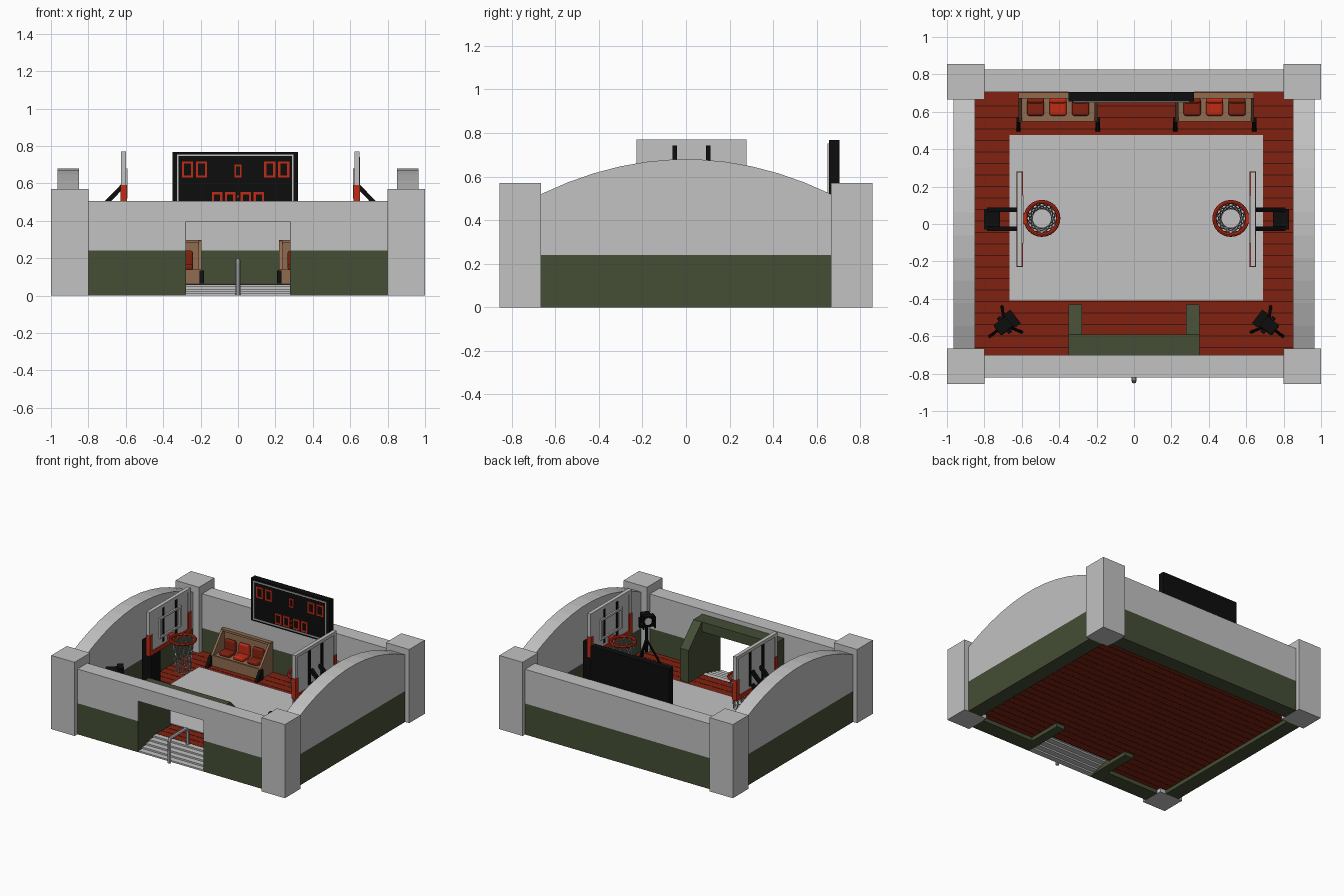
import bpy, bmesh
from math import sin, cos, pi, atan2
from mathutils import Vector, Matrix

if "Cube" in bpy.data.objects:
    bpy.data.objects.remove(bpy.data.objects["Cube"])


def material(name, r, g, b):
    m = bpy.data.materials.new(name)
    m.diffuse_color = (r, g, b, 1)
    m.use_nodes = True
    m.node_tree.nodes["Principled BSDF"].inputs["Base Color"].default_value = (r, g, b, 1)
    return m


GREY = material("pale grey", .54, .54, .54)
GREEN = material("dark green", .058, .076, .036)
FLOOR = material("floor red", .22, .016, .005)
SEAM = material("seam dark red", .05, .006, .003)
RED = material("bright red", .52, .024, .008)
BROWN = material("wood brown", .28, .15, .08)
BLACK = material("black", .004, .004, .004)
FLOOR_Z = .06
C = .0125  # centre line of the court furniture


def finish(name, mat, bm, bevel=0):
    bmesh.ops.recalc_face_normals(bm, faces=bm.faces)
    me = bpy.data.meshes.new(name)
    bm.to_mesh(me)
    bm.free()
    me.materials.append(mat)
    ob = bpy.data.objects.new(name, me)
    bpy.context.collection.objects.link(ob)
    if bevel:
        mod = ob.modifiers.new("round", "BEVEL")
        mod.width, mod.segments = bevel, 3
    return ob


def box(name, mat, xs, ys, zs, bevel=0, frame=None):
    bm = bmesh.new()
    size = [abs(p[1] - p[0]) for p in (xs, ys, zs)]
    mid = [(p[1] + p[0]) / 2 for p in (xs, ys, zs)]
    bmesh.ops.create_cube(bm, size=1, matrix=Matrix.Translation(mid) @ Matrix.Diagonal((*size, 1)))
    if frame:
        bm.transform(frame)
    return finish(name, mat, bm, bevel)


def prism(name, mat, yz, x0, x1):
    """Side profile in y and z, extruded along x."""
    bm = bmesh.new()
    face = bm.faces.new([bm.verts.new((x0, y, z)) for y, z in yz])
    new = bmesh.ops.extrude_face_region(bm, geom=[face])["geom"]
    verts = [v for v in new if isinstance(v, bmesh.types.BMVert)]
    bmesh.ops.translate(bm, verts=verts, vec=(x1 - x0, 0, 0))
    return finish(name, mat, bm)


def tubes(name, mat, paths, radius, closed=False, res=2):
    """Round bars along one or more paths, turned into a mesh."""
    cu = bpy.data.curves.new(name, "CURVE")
    cu.dimensions = "3D"
    cu.bevel_depth, cu.bevel_resolution, cu.use_fill_caps = radius, res, True
    for path in paths:
        sp = cu.splines.new("POLY")
        sp.points.add(len(path) - 1)
        for p, co in zip(sp.points, path):
            p.co = (*co, 1)
        sp.use_cyclic_u = closed
    ob = bpy.data.objects.new(name, cu)
    bpy.context.collection.objects.link(ob)
    cu.materials.append(mat)
    bpy.ops.object.select_all(action="DESELECT")
    ob.select_set(True)
    bpy.context.view_layer.objects.active = ob
    bpy.ops.object.convert(target="MESH")
    bpy.ops.object.shade_smooth_by_angle()
    return ob


def beam(name, mat, a, b, w):
    a, b = Vector(a), Vector(b)
    d = b - a
    frame = Matrix.Translation(a) @ d.to_track_quat("Z", "Y").to_matrix().to_4x4()
    return box(name, mat, (-w / 2, w / 2), (-w / 2, w / 2), (0, d.length), frame=frame)


def ring(cx, cy, z, r, n=24):
    return [(cx + r * cos(2 * pi * i / n), cy + r * sin(2 * pi * i / n), z) for i in range(n)]


# Corner pillars
for sx in (-1, 1):
    for sy in (-1, 1):
        box("corner_pillar", GREY, (sx * .8, sx), (sy * .665, sy * .855), (0, .57))

# Back wall, and front wall with its opening
box("back_wall_base", GREEN, (-.8, .8), (.705, .825), (0, .24))
box("back_wall_top", GREY, (-.8, .8), (.705, .825), (.24, .505))
for s in (-1, 1):
    box("front_wall_base", GREEN, (s * .28, s * .8), (-.82, -.70), (0, .24))
    box("front_wall_top", GREY, (s * .28, s * .8), (-.82, -.70), (.24, .505))
box("front_wall_lintel", GREY, (-.28, .28), (-.82, -.70), (.395, .505))

# Arched side walls
N = 11
arch = [(-.665 + 1.33 * i / N, .68 - .16 * (1 - 2 * i / N) ** 2) for i in range(N + 1)]
for s in (-1, 1):
    box("side_wall_base", GREEN, (s * .85, s * .965), (-.665, .665), (0, .24))
    prism("side_wall_arch", GREY, [(.665, .24), (-.665, .24)] + arch, s * .85, s * .965)

# Entrance portal with sloping cheeks
cheek = [(-.819, 0), (-.819, .47), (-.59, .47), (-.43, .31), (-.43, 0)]
for s in (-1, 1):
    prism("portal_cheek", GREEN, cheek, s * .278, s * .35)
box("portal_header", GREEN, (-.278, .278), (-.70, -.59), (.395, .47))

# Entrance steps and handrail
for i in range(5):
    y = -.82 + i * .045
    box("entrance_step", GREY, (-.278, .278), (y, y + .045), (i * .012, (i + 1) * .012))
tubes("handrail", GREY, [[(0, -.84, 0), (0, -.84, .17), (0, -.83, .187), (0, -.64, .187),
                          (0, -.615, .17), (0, -.615, .05)]], .013)

# Plank floor with seams, and the court sheet
box("floor", FLOOR, (-.85, .85), (-.6, .705), (.03, FLOOR_Z))
for s in (-1, 1):
    box("floor_beside_steps", FLOOR, (s * .28, s * .85), (-.70, -.6), (.03, FLOOR_Z))
for i in range(22):
    y = -.66 + i * .0615
    spans = [(-.85, .85)] if y > -.6 else [(-.85, -.28), (.28, .85)]
    for span in spans:
        box("floor_seam", SEAM, span, (y - .003, y + .003), (.029, FLOOR_Z + .001))
box("court_sheet", GREY, (-.665, .69), (-.41, .475), (FLOOR_Z, FLOOR_Z + .005))


# Basketball stands
def hoop_stand(s):
    def X(d):
        return C + s * d
    cy = .025
    box("stand_post", BLACK, (X(.73), X(.815)), (cy - .055, cy + .055), (FLOOR_Z, .43))
    for dy in (-.05, .05):
        y = cy + dy
        beam("stand_arm_upper", BLACK, (X(.79), y, .42), (X(.63), y, .585), .024)
        beam("stand_arm_lower", BLACK, (X(.79), y, .33), (X(.63), y, .48), .024)
    box("backboard", GREY, (X(.615), X(.632)), (cy - .25, cy + .25), (.435, .77))
    # raised rim of the board and padding on its lower edges
    for t in (-1, 1):
        box("board_side_frame", GREY, (X(.610), X(.638)), (cy + t * .22, cy + t * .252), (.59, .77))
        box("board_side_pad", RED, (X(.606), X(.640)), (cy + t * .22, cy + t * .255), (.43, .59))
        box("board_brace", BLACK, (X(.611), X(.639)), (cy + t * .077 - .011, cy + t * .077 + .011), (.48, .742))
        box("target_side", GREY, (X(.602), X(.616)), (cy + t * .115, cy + t * .13), (.52, .68))
    box("board_top_frame", GREY, (X(.610), X(.638)), (cy - .22, cy + .22), (.745, .77))
    box("board_bottom_pad", RED, (X(.606), X(.640)), (cy - .22, cy + .22), (.43, .46))
    for z in (.52, .665):
        box("target_bar", GREY, (X(.602), X(.616)), (cy - .115, cy + .115), (z, z + .015))
    # rim, bracket and net
    hx, hy = X(.505), .03
    box("rim_bracket", RED, (X(.59), X(.616)), (hy - .03, hy + .03), (.465, .505))
    tubes("hoop_rim", RED, [ring(hx, hy, .492, .088)], .011, True)
    strands = []
    for k in range(12):
        for turn in (-1, 1):
            path = []
            for j in range(7):
                t = j / 6
                a = 2 * pi * (k + turn * t * 2) / 12
                r = .083 - .03 * t ** .7
                path.append((hx + r * cos(a), hy + r * sin(a), .49 - .24 * t))
            strands.append(path)
    tubes("net_strands", GREY, strands, .0032, res=0)
    tubes("net_hem", GREY, [ring(hx, hy, .25, .053)], .004, True, 0)


# Team benches with sloping ends and bucket seats
def bench(s):
    a, b = sorted((C + s * .207, C + s * .63))
    end = [(.703, FLOOR_Z), (.703, .295), (.675, .295), (.55, .14), (.55, FLOOR_Z)]
    foot = [(.495, FLOOR_Z), (.57, FLOOR_Z), (.57, .135), (.545, .135)]
    for x0, out in ((a, -1), (b, 1)):
        prism("bench_end", BROWN, end, x0, x0 - out * .018)
        prism("bench_foot", BLACK, foot, x0 - out * .012, x0 + out * .012)
    box("bench_back", BROWN, (a, b), (.69, .703), (FLOOR_Z, .295))
    box("bench_top_rail", BROWN, (a, b), (.672, .703), (.28, .297))
    box("bench_deck", BROWN, (a, b), (.55, .69), (.115, .135))
    box("bench_front", BROWN, (a, b), (.548, .562), (FLOOR_Z, .14))
    for i in (-1, 0, 1):
        x = (a + b) / 2 + i * .12
        mat = FLOOR if i else RED
        box("seat_pan", mat, (x - .046, x + .046), (.578, .668), (.135, .168), .014)
        box("seat_back", mat, (x - .046, x + .046), (.645, .675), (.145, .24), .013)


# Floodlights on tripods in the front corners
def floodlight(s):
    px, py = C + s * .705, -.54
    yaw = atan2(-py, -s * .7)
    F = Matrix.Translation((px, py, 0)) @ Matrix.Rotation(yaw, 4, "Z")
    legs = [[F @ Vector((0, 0, .24)), F @ Vector((.1 * cos(a), .1 * sin(a), FLOOR_Z))]
            for a in (pi / 3, pi, -pi / 3)]
    tubes("tripod_legs", BLACK, legs, .008)
    tubes("tripod_pole", BLACK, [[(px, py, .14), (px, py, .36)]], .011)
    box("lamp_yoke", BLACK, (-.012, .012), (-.052, .052), (.335, .35), frame=F)
    box("lamp_body", BLACK, (-.05, .04), (-.035, .035), (.355, .435), .01, F)
    for t in (-1, 1):
        box("lamp_side_flap", BLACK, (.035, .075), (t * .038, t * .046), (.35, .44), frame=F)
        box("lamp_yoke_arm", BLACK, (-.012, .012), (t * .044, t * .053), (.335, .41), frame=F)
    box("lamp_top_flap", BLACK, (.03, .075), (-.04, .04), (.44, .448), frame=F)
    tubes("lamp_lens", GREY, [[F @ Vector((.035, 0, .395)), F @ Vector((.046, 0, .395))]], .028)


for side in (-1, 1):
    hoop_stand(side)
    bench(side)
    floodlight(side)


# Scoreboard with a thin border and outlined display cells
def outline(name, mat, x0, x1, z0, z1, w):
    ys = (.650, .657)
    for z in (z0, z1 - w):
        box(name, mat, (x0, x1), ys, (z, z + w))
    for x in (x0, x1 - w):
        box(name, mat, (x, x + w), ys, (z0, z1))


box("scoreboard", BLACK, (-.35, .322), (.656, .705), (.44, .767))
outline("scoreboard_border", GREY, -.325, .297, .455, .753, .008)
for x in (-.27, -.195, .17, .245):
    outline("score_cell", RED, x - .03, x + .03, .63, .717, .012)
outline("period_cell", RED, -.02, .02, .632, .70, .009)
for x in (-.112, -.042, .042, .112):
    outline("clock_cell", RED, x - .028, x + .028, .472, .553, .012)
for z in (.49, .525):
    box("clock_dot", RED, (-.005, .005), (.650, .657), (z, z + .01))
